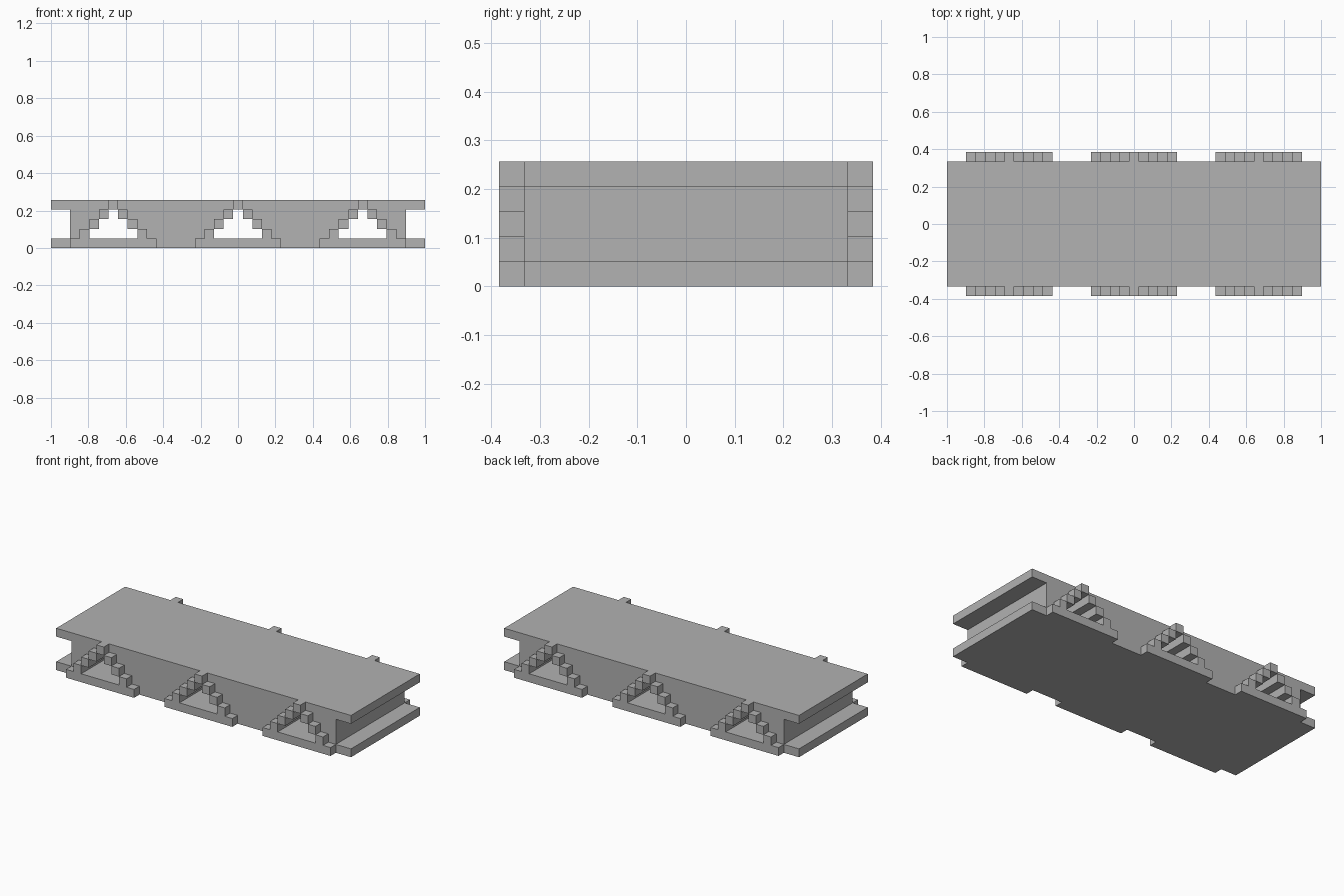
import bpy
import bmesh
from mathutils import Vector

if "Cube" in bpy.data.objects:
    bpy.data.objects.remove(bpy.data.objects["Cube"])

U = 2 / 39                 # one block
BODY_Y = 6.5 * U           # half depth of the main body
BAYS = (("right", -13), ("middle", 0), ("left", 13))

stone = bpy.data.materials.new("grey_stone")
stone.use_nodes = True
grey = (0.445, 0.445, 0.445, 1)
stone.diffuse_color = grey
stone.node_tree.nodes["Principled BSDF"].inputs["Base Color"].default_value = grey


def finish(name, bm):
    bmesh.ops.recalc_face_normals(bm, faces=bm.faces)
    mesh = bpy.data.meshes.new(name)
    bm.to_mesh(mesh)
    bm.free()
    mesh.materials.append(stone)
    obj = bpy.data.objects.new(name, mesh)
    bpy.context.collection.objects.link(obj)
    return obj


def prism(name, half_profile, half_depth, centre=0):
    """Extrude a left-right symmetric x-z outline, given in blocks, along y."""
    points = half_profile + [(-x, z) for x, z in reversed(half_profile)]
    bm = bmesh.new()
    face = bm.faces.new([bm.verts.new(((centre + x) * U, -half_depth, z * U))
                         for x, z in points])
    out = bmesh.ops.extrude_face_region(bm, geom=[face])
    moved = [g for g in out["geom"] if isinstance(g, bmesh.types.BMVert)]
    bmesh.ops.translate(bm, verts=moved, vec=(0, 2 * half_depth, 0))
    return finish(name, bm)


def add_box(bm, x, y, z, width=1):
    made = bmesh.ops.create_cube(bm, size=U)["verts"]
    for v in made:
        v.co.x *= width
        v.co += Vector((x, y, z))


# Main body: overhanging base and deck with a recessed core
body = prism("bridge_body",
             [(19.5, 0), (19.5, 1), (17.5, 1), (17.5, 4), (19.5, 4), (19.5, 5)],
             BODY_Y)

# Stepped tunnels cut straight through the body
steps = []
for row in (1, 2, 3):
    half = 3.5 - row
    steps += [(half, row), (half, row + 1)]
for side, centre in BAYS:
    cutter = prism("tunnel_cutter", steps, BODY_Y + U, centre)
    cutter.hide_render = True
    mod = body.modifiers.new("tunnel", "BOOLEAN")
    mod.operation = "DIFFERENCE"
    mod.solver = "EXACT"
    mod.object = cutter
    bpy.context.view_layer.update()
    cut = bpy.data.meshes.new_from_object(
        body.evaluated_get(bpy.context.evaluated_depsgraph_get()))
    body.modifiers.clear()
    body.data = cut
    bpy.data.objects.remove(cutter)

# Raised arch trim around every opening, front and back
for side, centre in BAYS:
    for face_name, sign in (("front", -1), ("back", 1)):
        bm = bmesh.new()
        x, y = centre * U, sign * (BODY_Y + U / 2)
        add_box(bm, x, y, U / 2, 9)                     # sill
        for row in (1, 2, 3):                           # stair blocks
            for direction in (-1, 1):
                add_box(bm, x + direction * (4 - row) * U, y, (row + 0.5) * U)
        add_box(bm, x, y, 4.5 * U)                      # keystone
        finish(f"{face_name}_{side}_arch_trim", bm)
